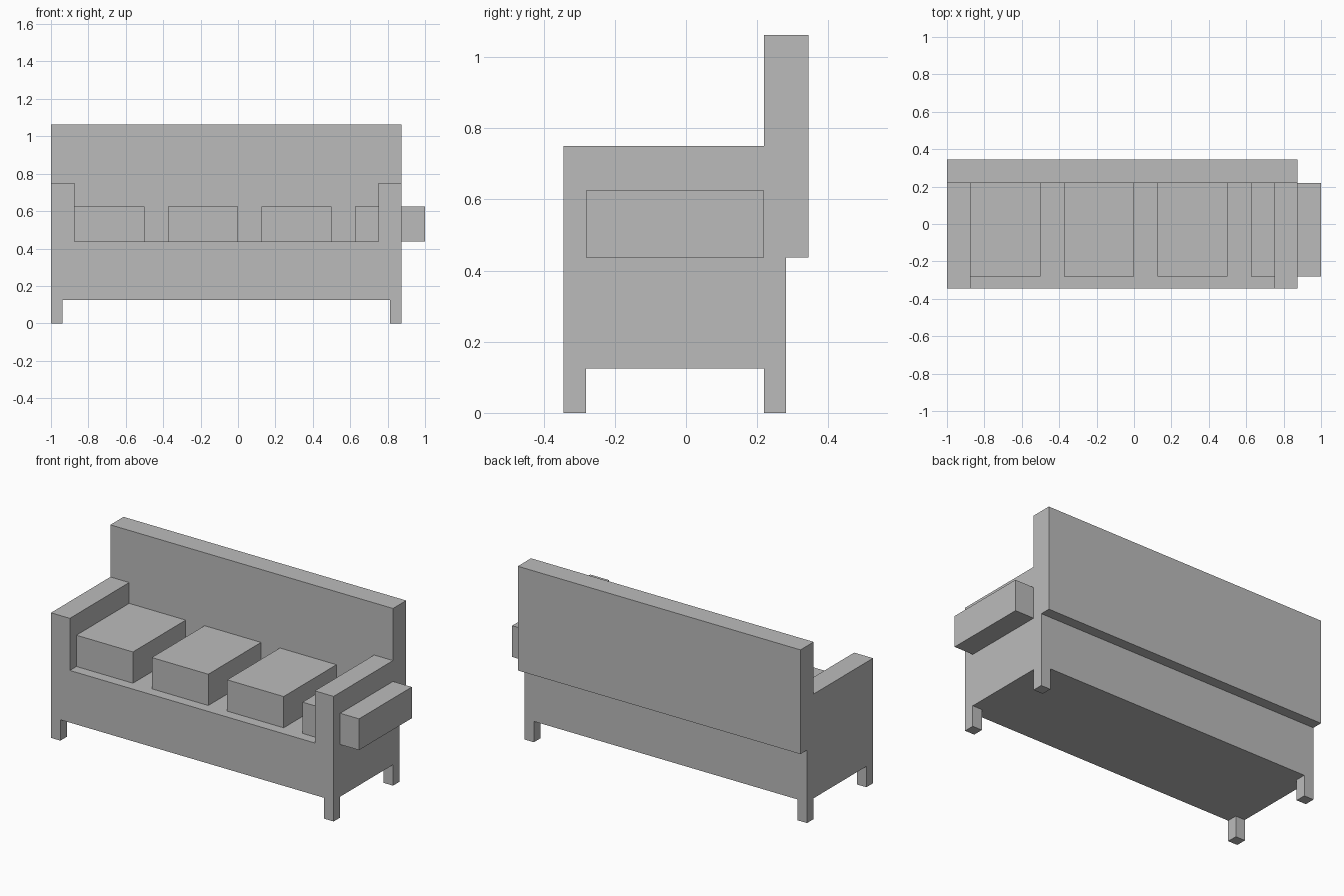
import bpy

cube = bpy.data.objects.get("Cube")
if cube:
    bpy.data.objects.remove(cube, do_unlink=True)

U = 1 / 16  # the whole bench sits on a sixteenth grid

grey = bpy.data.materials.new("plain_grey")
grey.use_nodes = True
COLOUR = (0.5, 0.5, 0.5, 1)
grey.diffuse_color = COLOUR
grey.node_tree.nodes["Principled BSDF"].inputs["Base Color"].default_value = COLOUR


def box(name, low, size):
    """Box from its low corner and size, in grid units."""
    centre = [(l + s / 2) * U for l, s in zip(low, size)]
    bpy.ops.mesh.primitive_cube_add(size=1, location=centre)
    obj = bpy.context.object
    obj.name = name
    obj.scale = [s * U for s in size]
    bpy.ops.object.transform_apply(location=False, rotation=False, scale=True)
    obj.data.materials.append(grey)
    return obj


LEFT, FRONT = -16, -5.5
WIDTH, DEPTH = 30, 10

# Seat base and the backrest overhanging it behind
box("seat_base", (LEFT, FRONT, 2), (WIDTH, DEPTH, 5))
box("backrest", (LEFT, 3.5, 7), (WIDTH, 2, 10))

# Armrests at both ends
for side, x in (("right", LEFT), ("left", LEFT + WIDTH - 2)):
    box(f"{side}_armrest", (x, FRONT, 7), (2, 9, 5))

# Legs at the four corners
for side, x in (("right", LEFT), ("left", LEFT + WIDTH - 1)):
    for end, y in (("front", FRONT), ("back", FRONT + DEPTH - 1)):
        box(f"{end}_{side}_leg", (x, y, 0), (1, 1, 2))

# Evenly spaced cushions, the last one passing through the armrest
for i in range(4):
    box(f"cushion_{i + 1}", (LEFT + 2 + 8 * i, -4.5, 7), (6, 8, 3))
